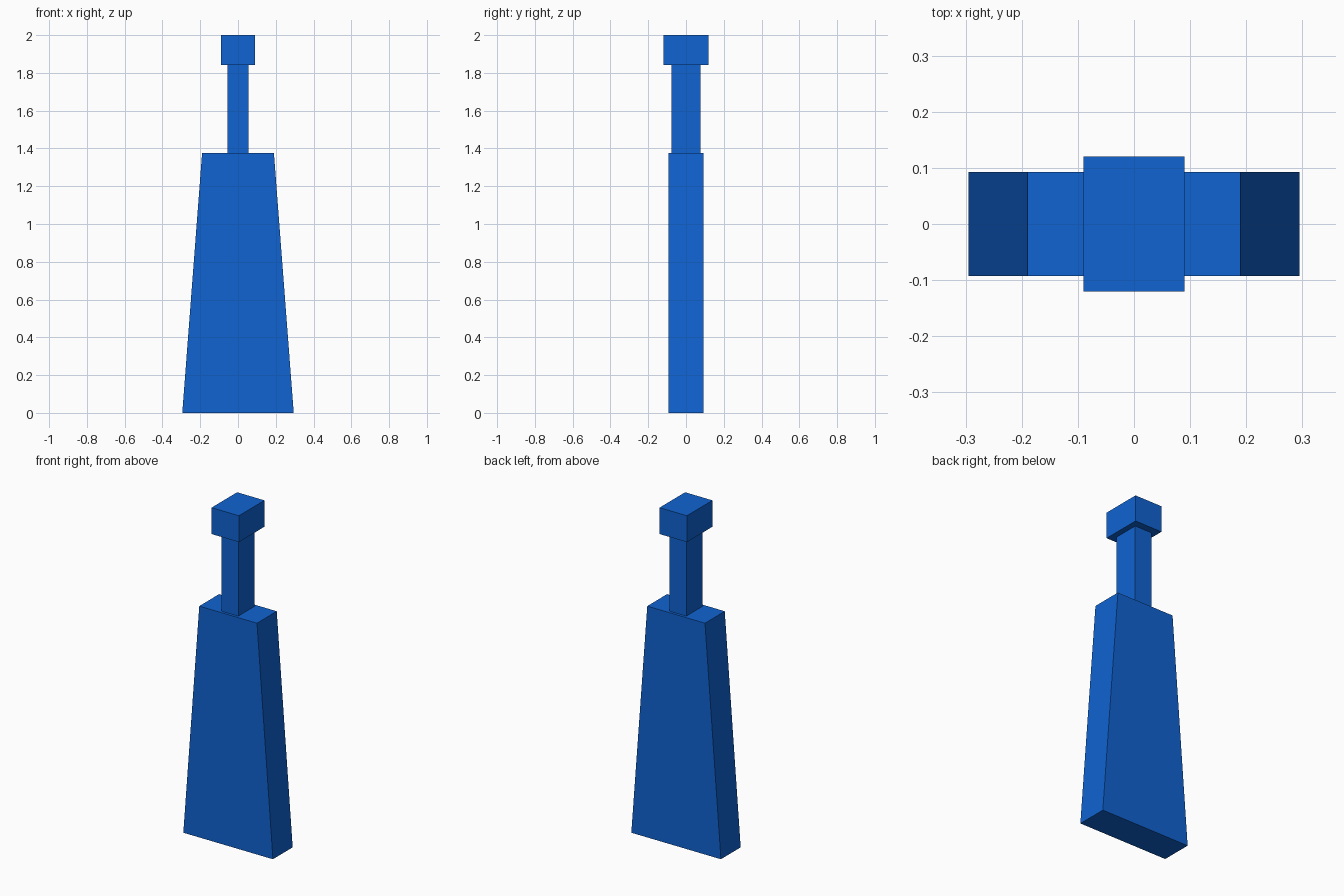
import bpy
import bmesh

if "Cube" in bpy.data.objects:
    bpy.data.objects.remove(bpy.data.objects["Cube"])

blue = bpy.data.materials.new("blue")
blue.diffuse_color = (0.005, 0.125, 0.64, 1.0)
blue.use_nodes = True
blue.node_tree.nodes["Principled BSDF"].inputs["Base Color"].default_value = blue.diffuse_color


def block(name, z0, z1, half_y, half_x, half_x_top=None):
    """Box from z0 to z1, optionally tapered in x towards the top."""
    taper = half_x if half_x_top is None else half_x_top
    bm = bmesh.new()
    bmesh.ops.create_cube(bm, size=2)
    for v in bm.verts:
        top = v.co.z > 0
        v.co.x *= taper if top else half_x
        v.co.y *= half_y
        v.co.z = z1 if top else z0
    mesh = bpy.data.meshes.new(name)
    bm.to_mesh(mesh)
    bm.free()
    mesh.materials.append(blue)
    obj = bpy.data.objects.new(name, mesh)
    bpy.context.collection.objects.link(obj)
    return obj


# Tapered main body
block("body", 0.0, 1.377, 0.093, 0.295, 0.19)
# Slim neck standing on the body
block("neck", 1.377, 1.843, 0.077, 0.056)
# Wider cap on the neck
block("cap", 1.843, 2.0, 0.12, 0.09)
